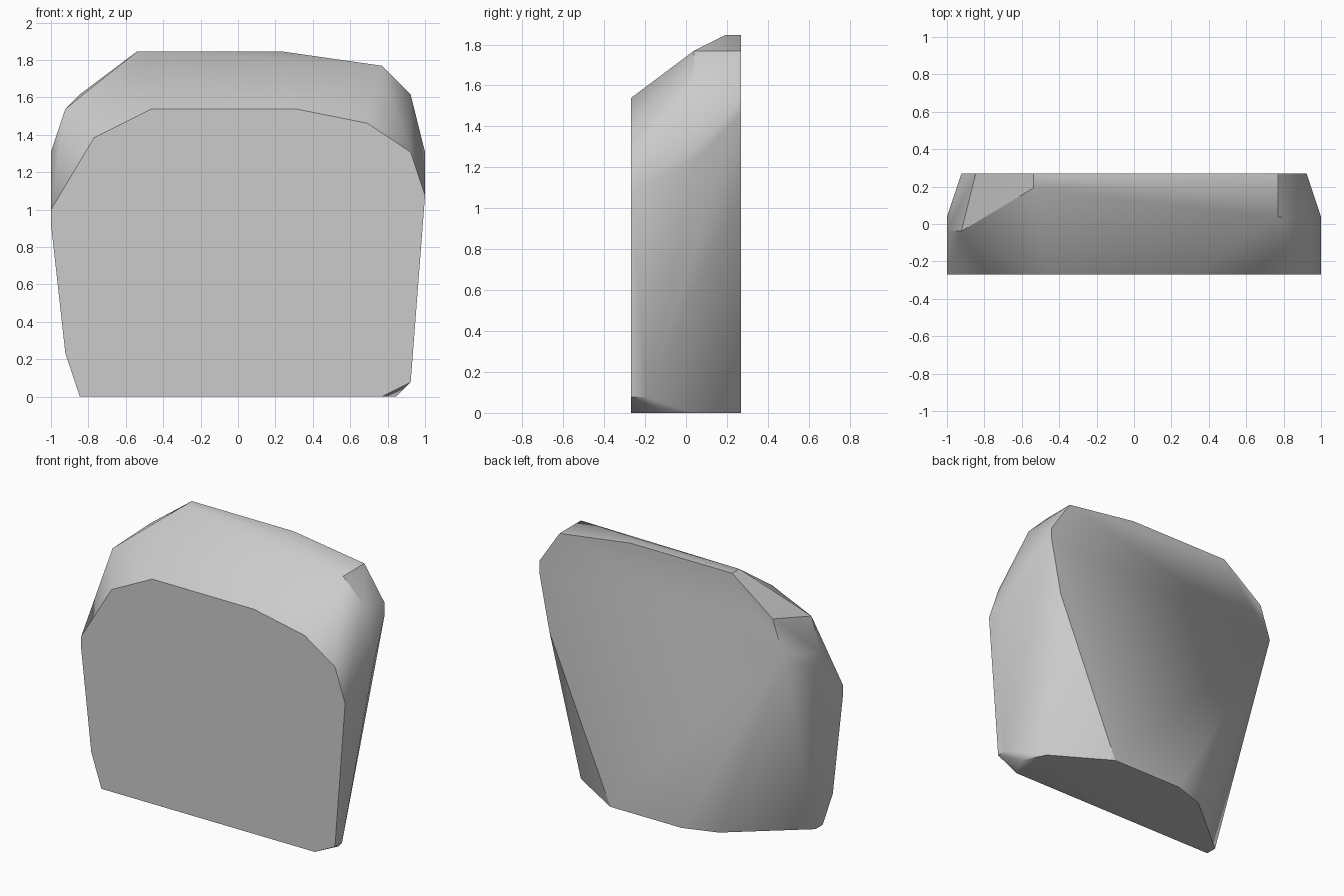
import bpy
import bmesh
import math

cube = bpy.data.objects.get("Cube")
if cube:
    bpy.data.objects.remove(cube, do_unlink=True)

# The stone is laid out on a grid of this step; depth runs from 0 (front) to DEPTH (back)
STEP = 1 / 13
DEPTH = 7

# Outline of the flat front face (x, z)
front_outline = [(-13, 13), (-10, 18), (-6, 20), (4, 20), (9, 19), (12, 17),
                 (13, 14), (12, 1), (10, 0), (-11, 0), (-12, 3), (-13, 12)]

# Outline of the flat back face (x, z)
back_outline = [(-7, 24), (3, 24), (10, 23), (12, 20), (12, 19), (11, 14),
                (5, 0), (-2, 0), (-12, 18), (-11, 21)]

# Corners between the two faces (x, depth, z): crown, shoulders, base
crown = [(-7, 6, 24), (3, 6, 24), (10, 6, 23), (10, 4, 23)]
shoulders = [(12, 4, 21), (13, 4, 17), (13, 4, 16),
             (-12, 3, 20), (-13, 3, 17), (-13, 4, 16)]
base = [(-11, 1, 0), (-5, 6, 0), (10, 4, 0), (11, 2, 0), (12, 1, 1)]


def make_material(name, color):
    mat = bpy.data.materials.new(name)
    mat.use_nodes = True
    mat.diffuse_color = color
    mat.node_tree.nodes["Principled BSDF"].inputs["Base Color"].default_value = color
    return mat


def make_hull(name, points, material):
    """Wrap a convex skin around grid points and merge its flat areas."""
    bm = bmesh.new()
    for x, depth, z in points:
        bm.verts.new((x * STEP, (depth - DEPTH / 2) * STEP, z * STEP))
    hull = bmesh.ops.convex_hull(bm, input=bm.verts)
    unused = {v for v in hull["geom_interior"] + hull["geom_unused"]
              if isinstance(v, bmesh.types.BMVert)}
    bmesh.ops.delete(bm, geom=list(unused), context="VERTS")
    bmesh.ops.dissolve_limit(bm, angle_limit=math.radians(1),
                             verts=bm.verts, edges=bm.edges)
    bmesh.ops.recalc_face_normals(bm, faces=bm.faces)
    mesh = bpy.data.meshes.new(name)
    bm.to_mesh(mesh)
    bm.free()
    mesh.materials.append(material)
    obj = bpy.data.objects.new(name, mesh)
    bpy.context.collection.objects.link(obj)
    return obj


# Chipped stone slab
grey = make_material("stone_grey", (0.6, 0.6, 0.6, 1))
points = [(x, 0, z) for x, z in front_outline]
points += [(x, DEPTH, z) for x, z in back_outline]
points += crown + shoulders + base
stone = make_hull("stone_slab", points, grey)

# Soft shading across shallow facets, crisp rims
bpy.ops.object.select_all(action="DESELECT")
stone.select_set(True)
bpy.context.view_layer.objects.active = stone
bpy.ops.object.shade_smooth_by_angle(angle=math.radians(30))
